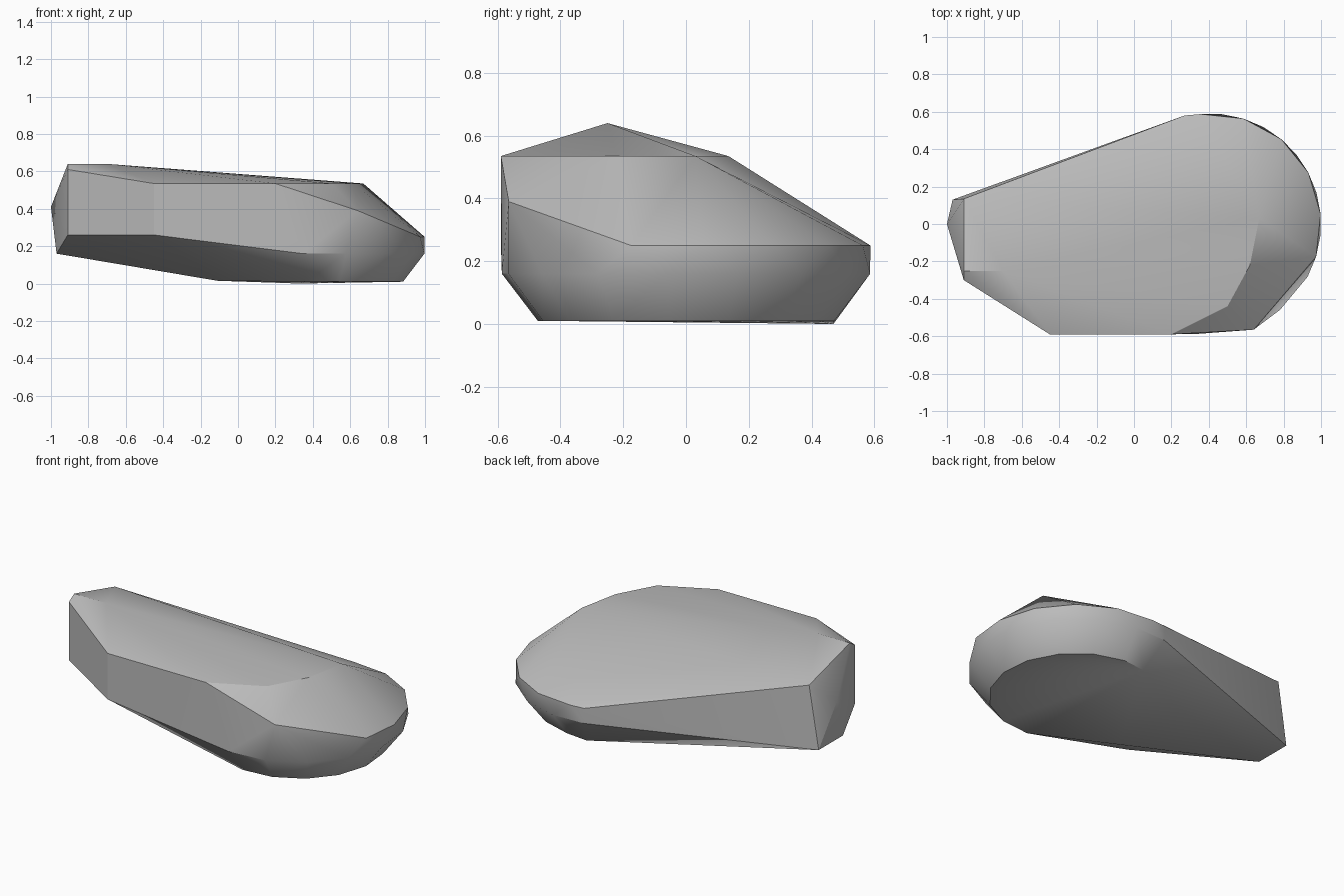
import bpy, bmesh, math

cube = bpy.data.objects.get("Cube")
if cube:
    bpy.data.objects.remove(cube)

CENTRE_X = 0.41


def arc(radius, z, start, count):
    """Points of a 16-step arc around the rounded end."""
    angles = [math.radians(start + 22.5 * i) for i in range(count)]
    return [(CENTRE_X + radius * math.cos(a), radius * math.sin(a), z) for a in angles]


# Rounded end: flat sole, widest rim, and staggered upper rim
points = arc(0.475, 0.01, -96, 10) + [(0.33, 0.47, 0)]
points += arc(0.59, 0.16, -96, 10)
points += arc(0.59, 0.25, -17.25, 6) + [(0.27, 0.58, 0.25), (0.27, 0.58, 0.16)]

# Sole rising towards the narrow end
points += [(-0.11, -0.25, 0.015), (-0.11, 0.25, 0.015)]

# Narrow end
points += [(-0.91, -0.3, 0.26), (-0.91, -0.3, 0.61), (-0.91, 0.135, 0.535),
           (-0.97, 0.13, 0.16), (-0.97, -0.1, 0.16), (-1, 0, 0.41)]

# Flat front side
points += [(-0.45, -0.59, 0.26), (-0.45, -0.59, 0.535),
           (0.2, -0.59, 0.535), (0.64, -0.565, 0.39)]

# Top ridge and shoulder
points += [(-0.91, -0.25, 0.64), (-0.7, -0.25, 0.64),
           (0.5, -0.44, 0.535), (0.62, -0.22, 0.535), (0.67, 0.03, 0.535)]

# Skin the stone with a convex hull
bm = bmesh.new()
for p in points:
    bm.verts.new(p)
bmesh.ops.convex_hull(bm, input=bm.verts)
loose = [v for v in bm.verts if not v.link_faces]
bmesh.ops.delete(bm, geom=loose, context='VERTS')
bmesh.ops.dissolve_limit(bm, angle_limit=math.radians(0.5), verts=bm.verts, edges=bm.edges)
bmesh.ops.recalc_face_normals(bm, faces=bm.faces)
mesh = bpy.data.meshes.new("stone")
bm.to_mesh(mesh)
bm.free()

grey = bpy.data.materials.new("stone grey")
grey.use_nodes = True
colour = (0.5, 0.5, 0.5, 1)
grey.diffuse_color = colour
grey.node_tree.nodes["Principled BSDF"].inputs["Base Color"].default_value = colour
mesh.materials.append(grey)

stone = bpy.data.objects.new("stone", mesh)
bpy.context.collection.objects.link(stone)
bpy.context.view_layer.objects.active = stone
stone.select_set(True)
bpy.ops.object.shade_smooth_by_angle(angle=math.radians(30))
